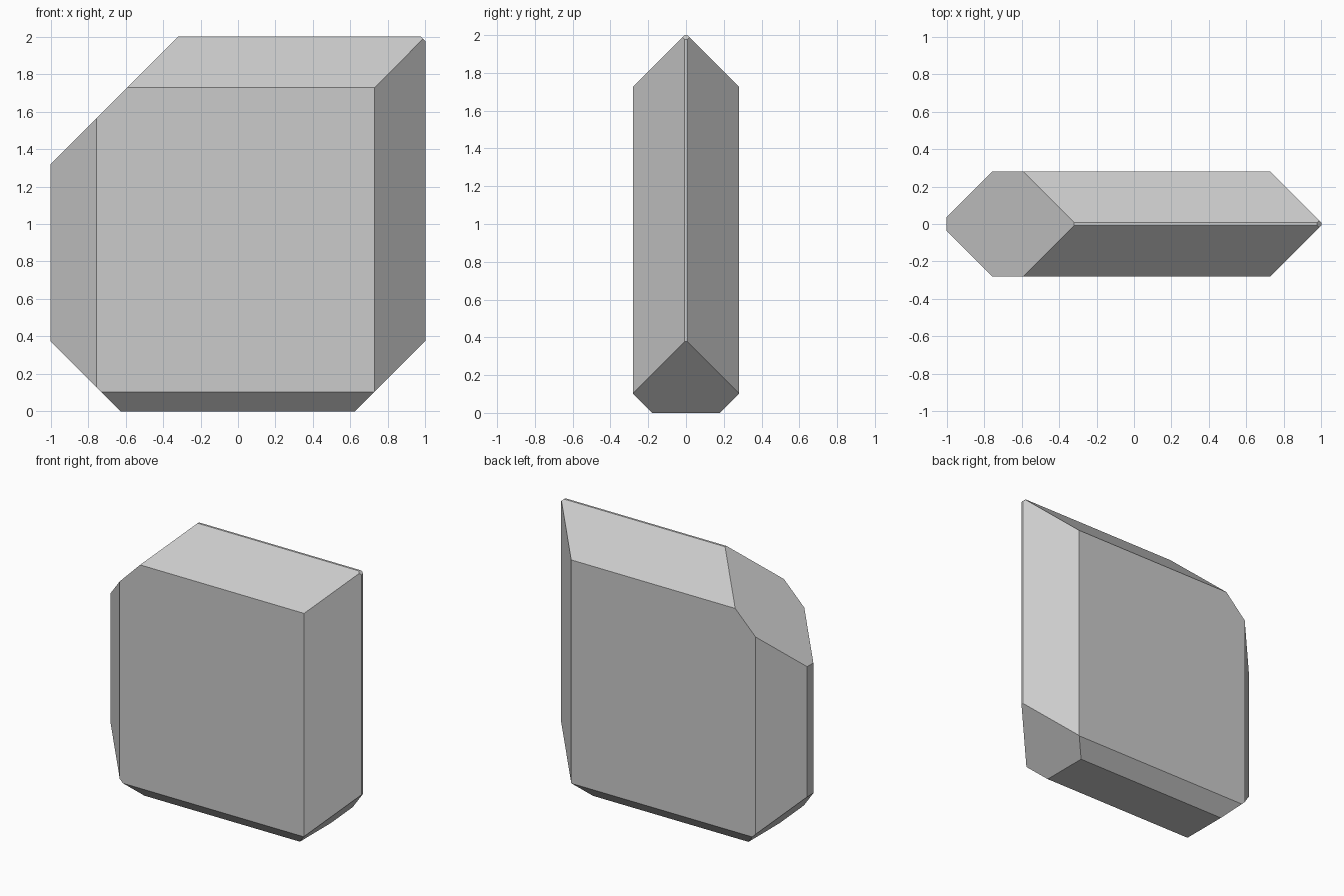
import bpy, bmesh
from mathutils import Vector

if "Cube" in bpy.data.objects:
    bpy.data.objects.remove(bpy.data.objects["Cube"])

# Base block
bm = bmesh.new()
bmesh.ops.create_cube(bm, size=1)
bmesh.ops.scale(bm, vec=(2, 0.56, 2), verts=bm.verts)
bmesh.ops.translate(bm, vec=(0, 0, 1), verts=bm.verts)


def chamfer(normal, limit):
    """Slice off everything where dot(normal, point) > limit and cap the cut."""
    n = Vector(normal)
    cut = bmesh.ops.bisect_plane(
        bm, geom=bm.verts[:] + bm.edges[:] + bm.faces[:], dist=1e-5,
        plane_co=n * (limit / n.length_squared), plane_no=n, clear_outer=True)
    edges = [e for e in cut["geom_cut"] if isinstance(e, bmesh.types.BMEdge)]
    bmesh.ops.contextual_create(bm, geom=edges)


# Front and back bevels: roof, base, right and left edges
for s in (-1, 1):
    chamfer((0, s, 1), 2.008)
    chamfer((0, s, -1), 0.178)
    chamfer((1, s, 0), 1.008)
    chamfer((-1, s, 0), 1.036)

# Corner bevels in the front silhouette
chamfer((-1, 0, 1), 2.32)
chamfer((1, 0, 1), 2.977)
chamfer((1, 0, -1), 0.623)
chamfer((-1, 0, -1), 0.628)

bmesh.ops.recalc_face_normals(bm, faces=bm.faces)
mesh = bpy.data.meshes.new("faceted_block")
bm.to_mesh(mesh)
bm.free()
bpy.context.collection.objects.link(bpy.data.objects.new("faceted_block", mesh))
